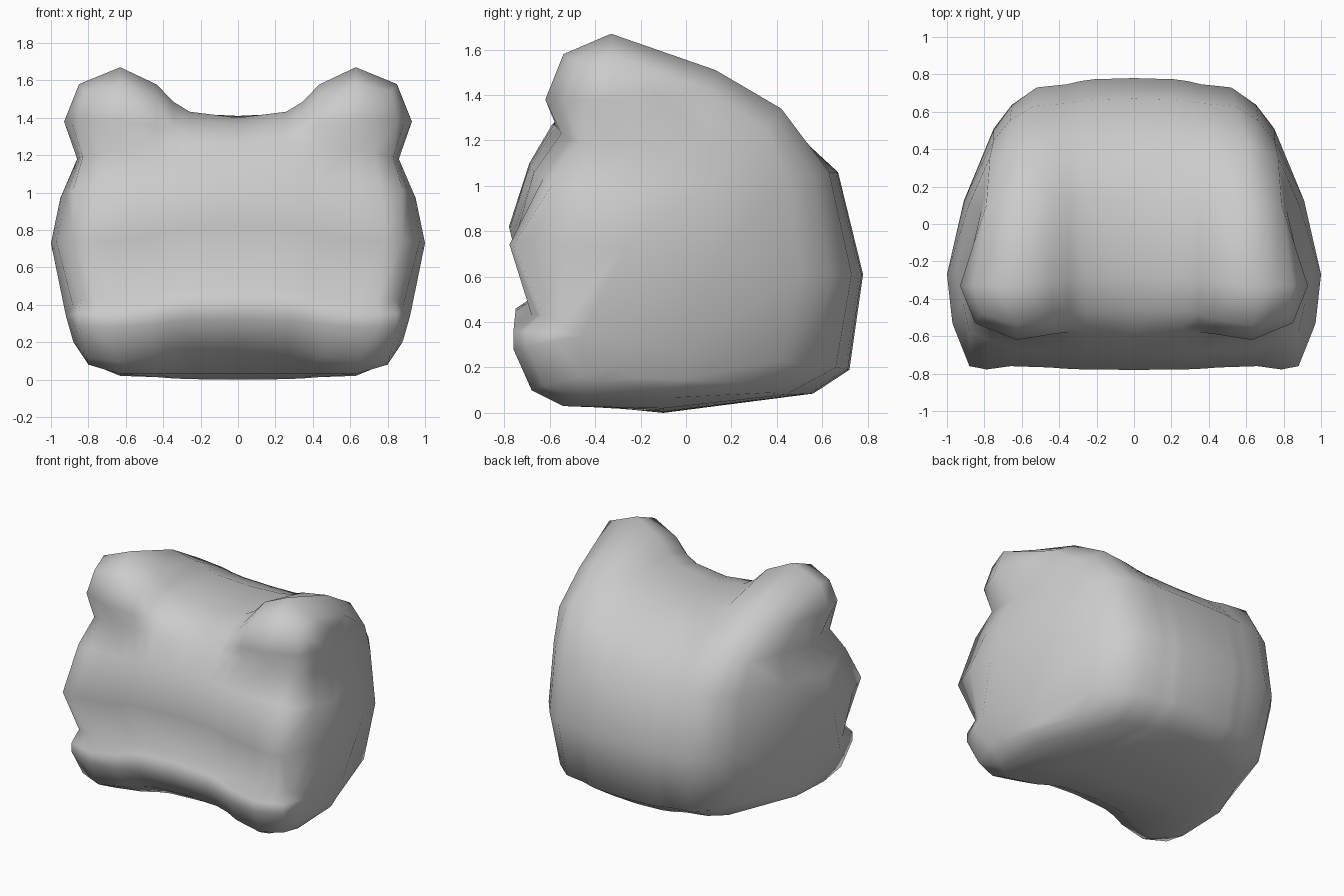
import bpy, bmesh
from mathutils import Vector

if "Cube" in bpy.data.objects:
    bpy.data.objects.remove(bpy.data.objects["Cube"])

# Profiles run from the belly, up the front, over the top and down the back
# Middle profile (y, z) at x = 0
middle = [(-.10, 0), (-.38, .03), (-.61, .17), (-.74, .32), (-.75, .46), (-.69, .50),
          (-.78, .82), (-.69, 1.10), (-.59, 1.27), (-.53, 1.31), (-.45, 1.36), (-.28, 1.40),
          (.13, 1.41), (.42, 1.29), (.67, 1.06), (.78, .61), (.72, .19), (.56, .085)]
# Profile through the eye bump (x, y, z)
eye = [(.63, -.10, .02), (.63, -.54, .03), (.65, -.68, .10), (.66, -.76, .28),
       (.66, -.76, .36), (.66, -.68, .43), (.66, -.76, .74), (.64, -.67, 1.06),
       (.63, -.55, 1.23), (.63, -.62, 1.38), (.63, -.54, 1.58), (.63, -.33, 1.67),
       (.62, .13, 1.51), (.61, .42, 1.34), (.54, .63, 1.06), (.52, .73, .61),
       (.50, .66, .20), (.48, .44, .08)]
# Profile around the edge of the cheek (x, y, z)
edge = [(.82, -.10, .11), (.80, -.45, .08), (.81, -.63, .12), (.85, -.70, .29),
        (.85, -.70, .36), (.84, -.63, .43), (.88, -.76, .74), (.88, -.58, 1.02),
        (.83, -.47, 1.19), (.85, -.53, 1.38), (.82, -.48, 1.54), (.85, -.33, 1.58),
        (.79, .10, 1.42), (.77, .36, 1.24), (.75, .45, 1.03), (.75, .51, .61),
        (.72, .42, .23), (.68, .27, .13)]
# Ridge down the middle of the cheek, and which ridge point each edge point joins
ridge = [(.88, -.30, .20), (.92, -.46, .34), (1.0, -.27, .73), (.95, -.25, .97),
         (.86, -.20, 1.18), (.93, -.33, 1.38)]
joins = [0, 0, 0, 1, 1, 1, 2, 3, 4, 5, 5, 5, 5, 4, 3, 2, 1, 0]


def blend(tx, t):
    """Profile between the middle and the eye."""
    out = []
    for (y, z), e in zip(middle, eye):
        v = Vector((0, y, z)).lerp(Vector(e), t)
        v.x = e[0] * tx
        out.append(v)
    return out


def between(a, b, push):
    """Halfway profile, swelling outwards on the front cheek and the back."""
    out = []
    for k, (p, q) in enumerate(zip(a, b)):
        v = (Vector(p) + Vector(q)) / 2
        if k == 6 or k >= 14:
            v += (v - Vector((0, 0, .7))).normalized() * push
        out.append(v)
    return out


# Half of the head, lofted from the middle outwards
bm = bmesh.new()
columns = [blend(0, 0), blend(.41, .12), blend(.55, .32), blend(.69, .66), blend(1, 1),
           between(eye, edge, .025), edge, between(edge, [ridge[j] for j in joins], .035)]
loops = [[bm.verts.new(p) for p in col] for col in columns]
side = [bm.verts.new(p) for p in ridge]
loops.append([side[j] for j in joins])
n = len(middle)
for a, b in zip(loops, loops[1:]):
    for k in range(n):
        m = (k + 1) % n
        corners = list(dict.fromkeys([a[k], a[m], b[m], b[k]]))
        bm.faces.new(corners)
bmesh.ops.recalc_face_normals(bm, faces=bm.faces)
if sum(f.normal.x for f in bm.faces) < 0:
    bmesh.ops.reverse_faces(bm, faces=bm.faces)
for f in bm.faces:
    f.smooth = True

mesh = bpy.data.meshes.new("frog_head")
bm.to_mesh(mesh)
bm.free()
head = bpy.data.objects.new("frog_head", mesh)
bpy.context.collection.objects.link(head)

# Mirror to the other half
mirror = head.modifiers.new("mirror", 'MIRROR')
mirror.use_clip = True
mirror.merge_threshold = .001
